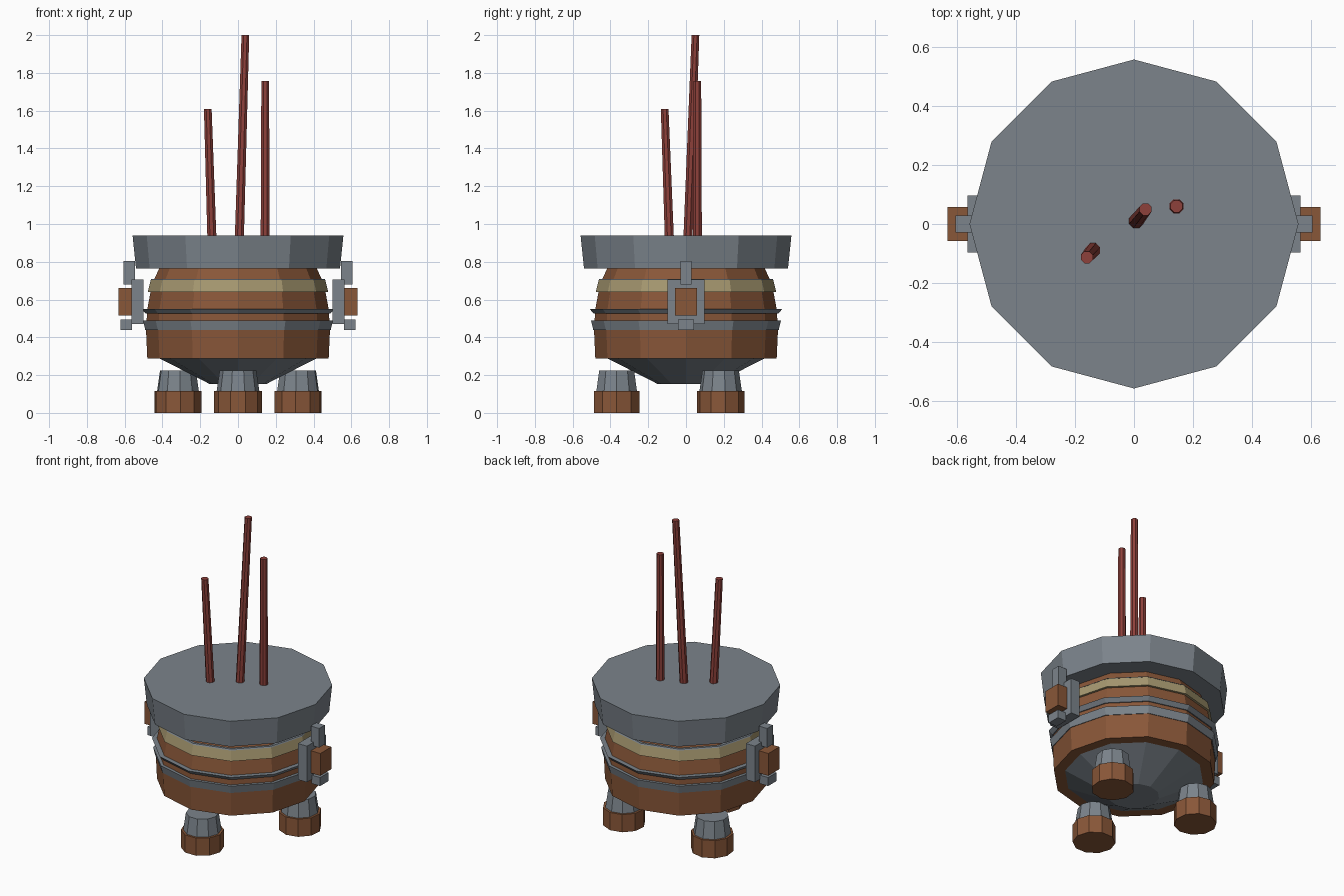
import bpy, bmesh, math
from mathutils import Vector

if "Cube" in bpy.data.objects:
    bpy.data.objects.remove(bpy.data.objects["Cube"])


def material(name, rgb):
    m = bpy.data.materials.new(name)
    m.diffuse_color = (*rgb, 1)
    m.use_nodes = True
    m.node_tree.nodes["Principled BSDF"].inputs["Base Color"].default_value = m.diffuse_color
    return m


GREY = material("grey_metal", (0.20, 0.23, 0.26))
BROWN = material("brown_clay", (0.25, 0.095, 0.04))
GOLD = material("pale_gold", (0.38, 0.31, 0.16))
RED = material("dark_red", (0.27, 0.052, 0.043))


def finish(name, bm, mat):
    bmesh.ops.recalc_face_normals(bm, faces=bm.faces)
    me = bpy.data.meshes.new(name)
    bm.to_mesh(me)
    bm.free()
    me.materials.append(mat)
    ob = bpy.data.objects.new(name, me)
    bpy.context.collection.objects.link(ob)
    return ob


def lathe(name, profile, sides, mat, loc=(0, 0), turn=0.0, lean=(0, 0)):
    """Closed flat-sided solid from (radius, z) rings; lean shifts the top."""
    bm = bmesh.new()
    z0, z1 = profile[0][1], profile[-1][1]
    rings = []
    for r, z in profile:
        t = (z - z0) / (z1 - z0)
        ring = []
        for i in range(sides):
            a = turn + math.tau * i / sides
            ring.append(bm.verts.new((loc[0] + lean[0] * t + r * math.cos(a),
                                      loc[1] + lean[1] * t + r * math.sin(a), z)))
        rings.append(ring)
    for lo, hi in zip(rings, rings[1:]):
        for i in range(sides):
            j = (i + 1) % sides
            bm.faces.new((lo[i], lo[j], hi[j], hi[i]))
    bm.faces.new(rings[0][::-1])
    bm.faces.new(rings[-1])
    return finish(name, bm, mat)


def box(name, lo, hi, mat):
    bm = bmesh.new()
    bmesh.ops.create_cube(bm, size=1)
    lo, hi = Vector(lo), Vector(hi)
    for v in bm.verts:
        v.co = (lo + hi) / 2 + v.co * (hi - lo)
    return finish(name, bm, mat)


# Bowl, underside and rim
lathe("bowl", [(0.48, 0.287), (0.487, 0.44), (0.48, 0.55), (0.463, 0.64),
               (0.442, 0.71), (0.415, 0.77)], 12, BROWN)
lathe("bowl_underside", [(0.15, 0.153), (0.415, 0.288)], 12, GREY)
lathe("rim", [(0.54, 0.765), (0.558, 0.938)], 12, GREY)

# Decorative bands
lathe("lower_band", [(0.491, 0.44), (0.503, 0.49)], 12, GREY)
lathe("upper_band", [(0.488, 0.525), (0.51, 0.55)], 12, GREY)
lathe("gold_band", [(0.478, 0.64), (0.462, 0.703)], 12, GOLD)
lathe("gold_band_edge", [(0.463, 0.703), (0.458, 0.71)], 12, GREY)

# Three feet
for n in range(3):
    a = math.radians(-90 + 120 * n)
    pos = (0.367 * math.cos(a), 0.367 * math.sin(a))
    lathe(f"foot_{n}", [(0.127, 0), (0.127, 0.115)], 10, BROWN, pos, a + math.pi / 2)
    lathe(f"leg_{n}", [(0.113, 0.115), (0.097, 0.225)], 10, GREY, pos, a + math.pi / 2)

# Side handles: name, x range, half depth, z range
parts = [("handle_plate", 0.50, 0.565, 0.097, 0.47, 0.705, GREY),
         ("handle_block", 0.56, 0.633, 0.057, 0.515, 0.66, BROWN),
         ("handle_upper_clip", 0.545, 0.605, 0.029, 0.68, 0.805, GREY),
         ("handle_lower_clip", 0.56, 0.622, 0.043, 0.44, 0.495, GREY)]
for s, side in ((1, "right"), (-1, "left")):
    for name, xa, xb, d, za, zb, mat in parts:
        x = sorted((s * xa, s * xb))
        box(f"{name}_{side}", (x[0], -d, za), (x[1], d, zb), mat)

# Three sticks standing in the bowl
for n, (pos, lean, top) in enumerate([((0.007, 0.01), (0.032, 0.04), 2.0),
                                      ((0.144, 0.06), (0, 0), 1.757),
                                      ((-0.138, -0.088), (-0.022, -0.025), 1.61)]):
    lathe(f"stick_{n}", [(0.026, 0.92), (0.022, top)], 8, RED, pos, math.pi / 8, lean)
